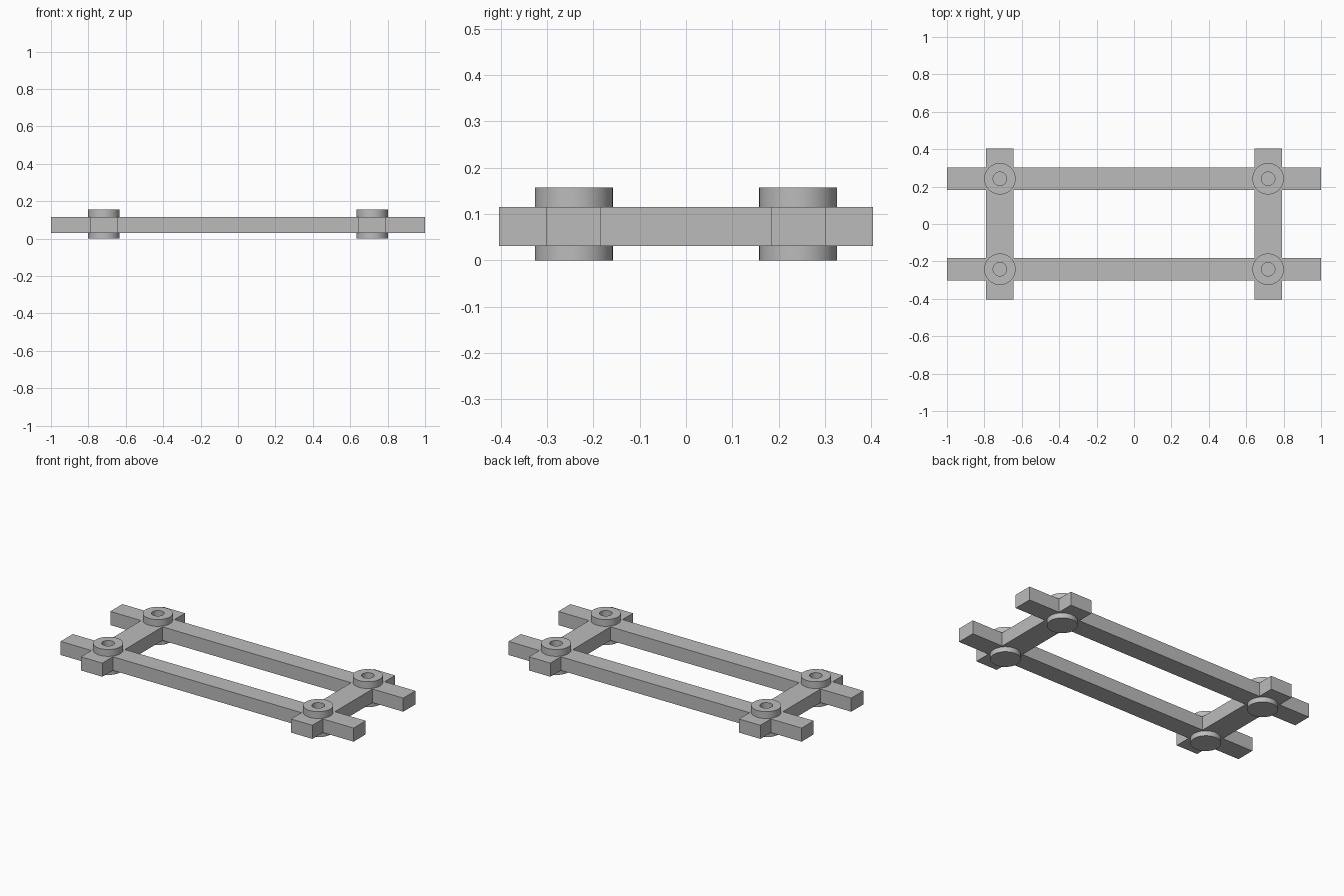
import bpy, bmesh, math
from mathutils import Matrix

cube = bpy.data.objects.get("Cube")
if cube:
    bpy.data.objects.remove(cube, do_unlink=True)

BAR_LOW, BAR_HIGH, TOP = 0.031, 0.115, 0.157
POST_X, POST_Y = 0.717, 0.242
RADIUS, HOLE = 0.084, 0.036
SEGMENTS = 64

grey = bpy.data.materials.new("plain grey")
grey.use_nodes = True
colour = (0.5, 0.5, 0.5, 1)
grey.diffuse_color = colour
grey.node_tree.nodes["Principled BSDF"].inputs["Base Color"].default_value = colour


def finish(name, bm, location, smooth=False):
    bmesh.ops.recalc_face_normals(bm, faces=bm.faces)
    mesh = bpy.data.meshes.new(name)
    bm.to_mesh(mesh)
    bm.free()
    mesh.materials.append(grey)
    obj = bpy.data.objects.new(name, mesh)
    obj.location = location
    bpy.context.collection.objects.link(obj)
    if smooth:
        bpy.ops.object.select_all(action="DESELECT")
        obj.select_set(True)
        bpy.context.view_layer.objects.active = obj
        bpy.ops.object.shade_smooth_by_angle(angle=math.radians(35))
    return obj


def bar(name, x, y, length, width):
    bm = bmesh.new()
    size = (length, width, BAR_HIGH - BAR_LOW, 1)
    bmesh.ops.create_cube(bm, size=1, matrix=Matrix.Diagonal(size))
    finish(name, bm, (x, y, (BAR_LOW + BAR_HIGH) / 2))


def lathe(name, profile, x, y):
    bm = bmesh.new()
    points = [bm.verts.new((r, 0, z)) for r, z in profile]
    edges = [bm.edges.new(pair) for pair in zip(points, points[1:])]
    bmesh.ops.spin(bm, geom=points + edges, cent=(0, 0, 0), axis=(0, 0, 1),
                   angle=math.tau, steps=SEGMENTS)
    bmesh.ops.remove_doubles(bm, verts=bm.verts, dist=0.0001)
    finish(name, bm, (x, y, 0), smooth=True)


# Bored collar on top of each joint, plain round foot below it
collar = [(0, BAR_HIGH + 0.001), (HOLE, BAR_HIGH + 0.001), (HOLE, TOP),
          (RADIUS, TOP), (RADIUS, BAR_HIGH - 0.02), (0, BAR_HIGH - 0.02)]
foot = [(0, 0), (RADIUS, 0), (RADIUS, BAR_LOW + 0.02), (0, BAR_LOW + 0.02)]

# Long rails
for depth, y in (("front", -POST_Y), ("back", POST_Y)):
    bar(depth + "_rail", 0, y, 2, 0.118)

# Crossbars
for side, x in (("right", -POST_X), ("left", POST_X)):
    bar(side + "_crossbar", x, 0, 0.146, 0.806)

# Joint hardware at the four crossings
for depth, y in (("front", -POST_Y), ("back", POST_Y)):
    for side, x in (("right", -POST_X), ("left", POST_X)):
        lathe(f"{depth}_{side}_collar", collar, x, y)
        lathe(f"{depth}_{side}_foot", foot, x, y)
